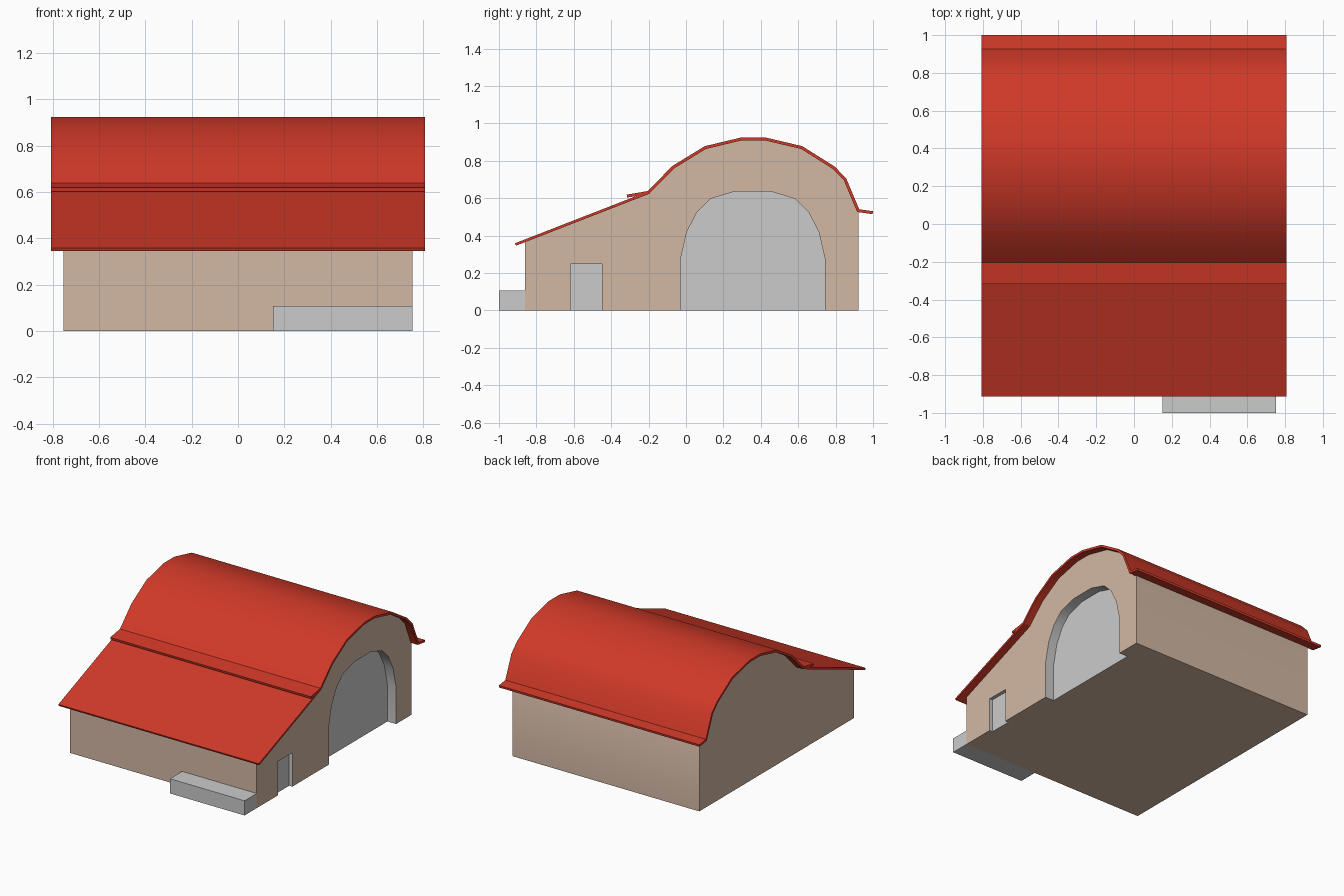
import bpy, bmesh
from mathutils import Vector

if "Cube" in bpy.data.objects:
    bpy.data.objects.remove(bpy.data.objects["Cube"])

WALL_X, ROOF_X = 0.753, 0.808


def material(name, rgb):
    m = bpy.data.materials.new(name)
    m.diffuse_color = (*rgb, 1)
    m.use_nodes = True
    m.node_tree.nodes["Principled BSDF"].inputs["Base Color"].default_value = m.diffuse_color
    return m


def finish(name, bm, mats=(), smooth=False):
    bmesh.ops.remove_doubles(bm, verts=bm.verts, dist=1e-5)
    bmesh.ops.recalc_face_normals(bm, faces=bm.faces)
    me = bpy.data.meshes.new(name)
    bm.to_mesh(me)
    bm.free()
    for m in mats:
        me.materials.append(m)
    ob = bpy.data.objects.new(name, me)
    bpy.context.collection.objects.link(ob)
    if smooth:
        bpy.ops.object.select_all(action='DESELECT')
        ob.select_set(True)
        bpy.context.view_layer.objects.active = ob
        bpy.ops.object.shade_smooth_by_angle(angle=0.52)
    return ob


def face(bm, pts, mat=0):
    f = bm.faces.new([bm.verts.new(p) for p in pts])
    f.material_index = mat


def sheet(name, line, thick, mat):
    """Thin roof sheet: a (y, z) line thickened downwards and run along x."""
    pts = [Vector(p) for p in line]
    segs = [(b - a).normalized() for a, b in zip(pts, pts[1:])]
    under = []
    for i, p in enumerate(pts):
        a, b = segs[max(i - 1, 0)], segs[min(i, len(segs) - 1)]
        n = Vector((a.y + b.y, -a.x - b.x)).normalized()
        under.append(p + n * thick / n.dot(Vector((a.y, -a.x))))
    loop = pts + under[::-1]
    bm = bmesh.new()
    left = [bm.verts.new((-ROOF_X, *p)) for p in loop]
    right = [bm.verts.new((ROOF_X, *p)) for p in loop]
    bm.faces.new(left)
    bm.faces.new(right)
    for i in range(len(loop)):
        j = (i + 1) % len(loop)
        bm.faces.new((left[i], left[j], right[j], right[i]))
    return finish(name, bm, [mat], smooth=True)


plaster = material("plaster", (0.65, 0.48, 0.37))
stone = material("opening_grey", (0.8, 0.8, 0.8))
tiles = material("roof_red", (0.63, 0.041, 0.021))

# Wall outline, and the openings as (y, z) lines with a recess depth
outline = [(0.922, 0), (0.922, 0.53), (0.85, 0.70), (0.787, 0.762), (0.617, 0.868),
           (0.42, 0.914), (0.30, 0.914), (0.104, 0.868), (-0.066, 0.762),
           (-0.20, 0.627), (-0.86, 0.37), (-0.86, 0)]
half = [(0.387, 0), (0.387, 0.27), (0.353, 0.42), (0.297, 0.527), (0.225, 0.597), (0.093, 0.637)]
arch = [(0.357 - y, z) for y, z in half] + [(0.357 + y, z) for y, z in half[::-1]]
door = [(-0.617, 0), (-0.617, 0.247), (-0.45, 0.247), (-0.45, 0)]
openings = [(door, 0.025), (arch, 0.07)]

# Hall walls with recessed arch and door
bm = bmesh.new()
front = list(outline)
floor = [(-WALL_X, 0.922, 0), (-WALL_X, -0.86, 0), (WALL_X, -0.86, 0)]
for line, depth in openings:
    front += line
    back = WALL_X - depth
    y0, y1 = line[0][0], line[-1][0]
    floor += [(WALL_X, y0, 0), (back, y0, 0), (back, y1, 0), (WALL_X, y1, 0)]
    face(bm, [(back, *p) for p in line], 1)
    for a, b in zip(line, line[1:]):
        face(bm, [(WALL_X, *a), (WALL_X, *b), (back, *b), (back, *a)], 1)
face(bm, [(WALL_X, *p) for p in front])
face(bm, [(-WALL_X, *p) for p in outline])
face(bm, floor + [(WALL_X, 0.922, 0)])
for a, b in zip(outline, outline[1:]):
    face(bm, [(-WALL_X, *a), (-WALL_X, *b), (WALL_X, *b), (WALL_X, *a)])
finish("hall_walls", bm, [plaster, stone], smooth=True)

# Vaulted main roof with flared eaves
sheet("vault_roof", [(-0.317, 0.619), (-0.205, 0.638), (-0.073, 0.772), (0.10, 0.878),
                     (0.297, 0.925), (0.423, 0.925), (0.622, 0.878), (0.795, 0.769),
                     (0.857, 0.705), (0.926, 0.541), (1.0, 0.53)], 0.016, tiles)

# Sloping lean-to roof
sheet("lean_to_roof", [(-0.914, 0.359), (-0.2, 0.637)], 0.014, tiles)

# Stone ledge along the front wall
bm = bmesh.new()
bmesh.ops.create_cube(bm, size=1)
for v in bm.verts:
    v.co = (0.4525 + v.co.x * 0.601, -0.93 + v.co.y * 0.14, 0.0535 + v.co.z * 0.107)
finish("front_ledge", bm)
